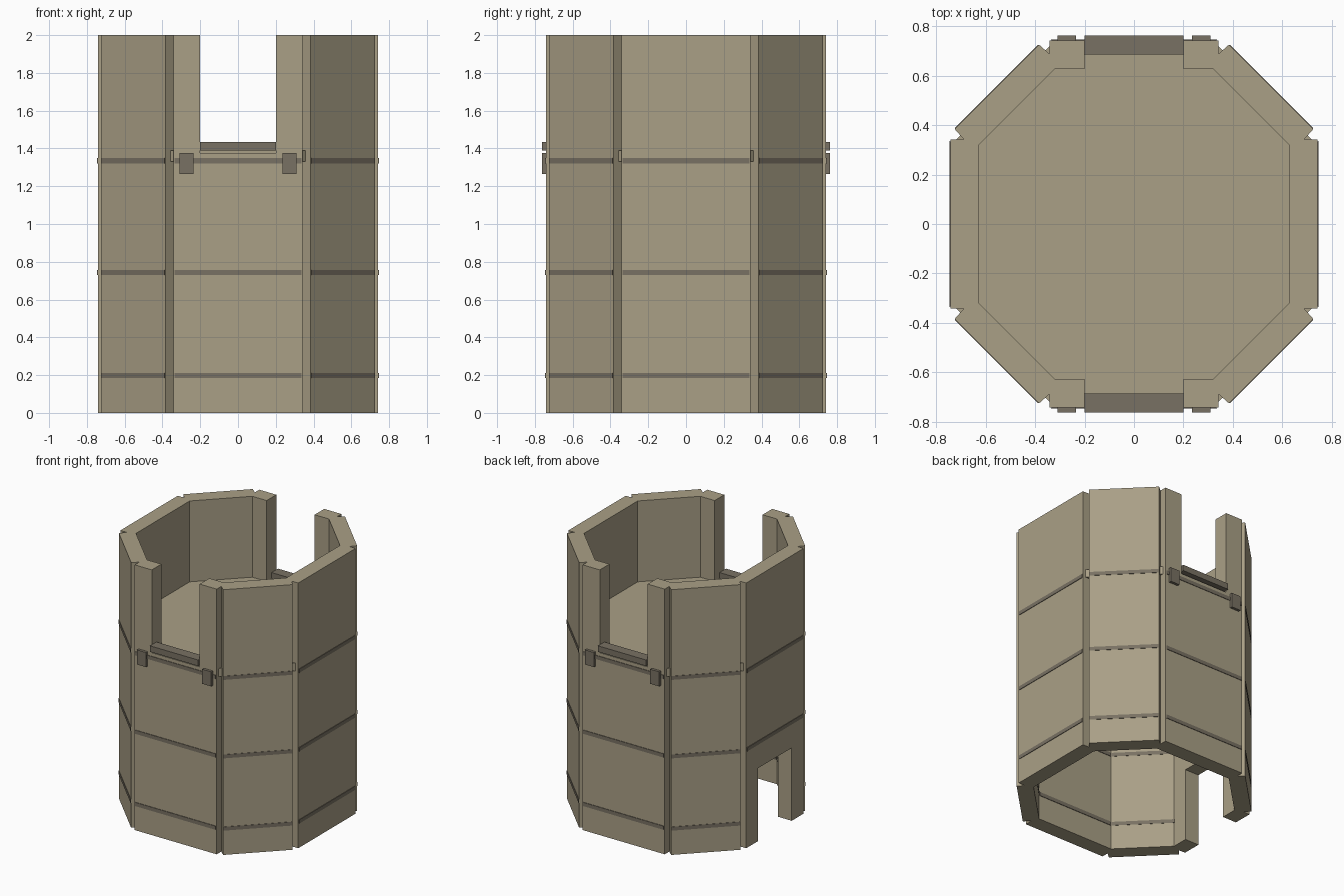
import bpy, bmesh
from math import radians, pi
from mathutils import Matrix

if "Cube" in bpy.data.objects:
    bpy.data.objects.remove(bpy.data.objects["Cube"])


def material(name, color):
    m = bpy.data.materials.new(name)
    m.diffuse_color = (*color, 1)
    m.use_nodes = True
    m.node_tree.nodes["Principled BSDF"].inputs["Base Color"].default_value = m.diffuse_color
    return m


STONE = material("stone", (0.40, 0.35, 0.24))
TRIM = material("dark_trim", (0.19, 0.165, 0.125))


def rot(angle, pts):
    m = Matrix.Rotation(angle, 2)
    return [tuple(m @ Matrix(((p[0], 0), (p[1], 0))).col[0]) for p in pts]


def prism(name, pts, z0, z1, mat):
    """Extrude a flat outline from z0 to z1."""
    bm = bmesh.new()
    face = bm.faces.new([bm.verts.new((x, y, z0)) for x, y in pts])
    top = bmesh.ops.extrude_face_region(bm, geom=[face])["geom"]
    bmesh.ops.translate(bm, vec=(0, 0, z1 - z0),
                        verts=[g for g in top if isinstance(g, bmesh.types.BMVert)])
    bmesh.ops.recalc_face_normals(bm, faces=bm.faces)
    me = bpy.data.meshes.new(name)
    bm.to_mesh(me)
    bm.free()
    me.materials.append(mat)
    ob = bpy.data.objects.new(name, me)
    bpy.context.collection.objects.link(ob)
    return ob


def rect(x0, x1, y0, y1):
    return [(x0, y0), (x1, y0), (x1, y1), (x0, y1)]


def cut(target, cutter):
    mod = target.modifiers.new("cut", 'BOOLEAN')
    mod.operation, mod.solver, mod.object = 'DIFFERENCE', 'EXACT', cutter
    dg = bpy.context.evaluated_depsgraph_get()
    me = bpy.data.meshes.new_from_object(target.evaluated_get(dg))
    target.modifiers.clear()
    target.data = me
    bpy.data.objects.remove(cutter)


def octagon(a, b):
    return [p for k in range(4) for p in rot(k * pi / 2, [(a, -b), (a, b)])]


# Wall ring: eight slabs with a small groove at every corner
outline = []
for k in range(4):
    outline += rot(k * pi / 2, [(0.742, -0.342), (0.742, 0.342), (0.688, 0.342),
                                (0.725, 0.384), (0.384, 0.725), (0.342, 0.688)])
wall = prism("tower_wall", outline, 0, 2, STONE)
cut(wall, prism("inner_cutter", octagon(0.627, 0.32), -0.1, 2.1, STONE))
cut(wall, prism("notch_cutter", rect(-0.2, 0.2, -1, 1), 1.375, 2.1, STONE))
cut(wall, prism("door_cutter", rect(-1, -0.4, -0.2, 0.2), -0.1, 0.55, STONE))

# Upper floor, reaching into the walls and under the sills
prism("upper_floor", octagon(0.72, 0.34), 1.33, 1.39, STONE)

# Thin bands through each slab, visible inside and out
for level, z in enumerate((0.198, 0.743, 1.335)):
    for k in range(8):
        if level == 0 and k == 4:
            continue  # doorway side has no lower band
        if k % 2:
            r0, r1, w = 0.668, 0.787, 0.238
        else:
            r0, r1, w = 0.623, 0.746, 0.335
        wi = w - 0.02
        pts = [(r0, -wi), (r1, -w), (r1, w), (r0, wi)]
        prism(f"band_{level}_{k}", rot(radians(45 * k), pts), z - 0.014, z + 0.014, TRIM)

# Sills and brackets at front and back openings
for side, s in (("front", -1), ("back", 1)):
    prism(f"{side}_sill", rect(-0.2, 0.2, s * 0.685, s * 0.762), 1.39, 1.435, TRIM)
    for hand, h in (("left", -1), ("right", 1)):
        prism(f"{side}_{hand}_bracket",
              rect(h * 0.235, h * 0.31, s * 0.73, s * 0.762), 1.265, 1.375, TRIM)
